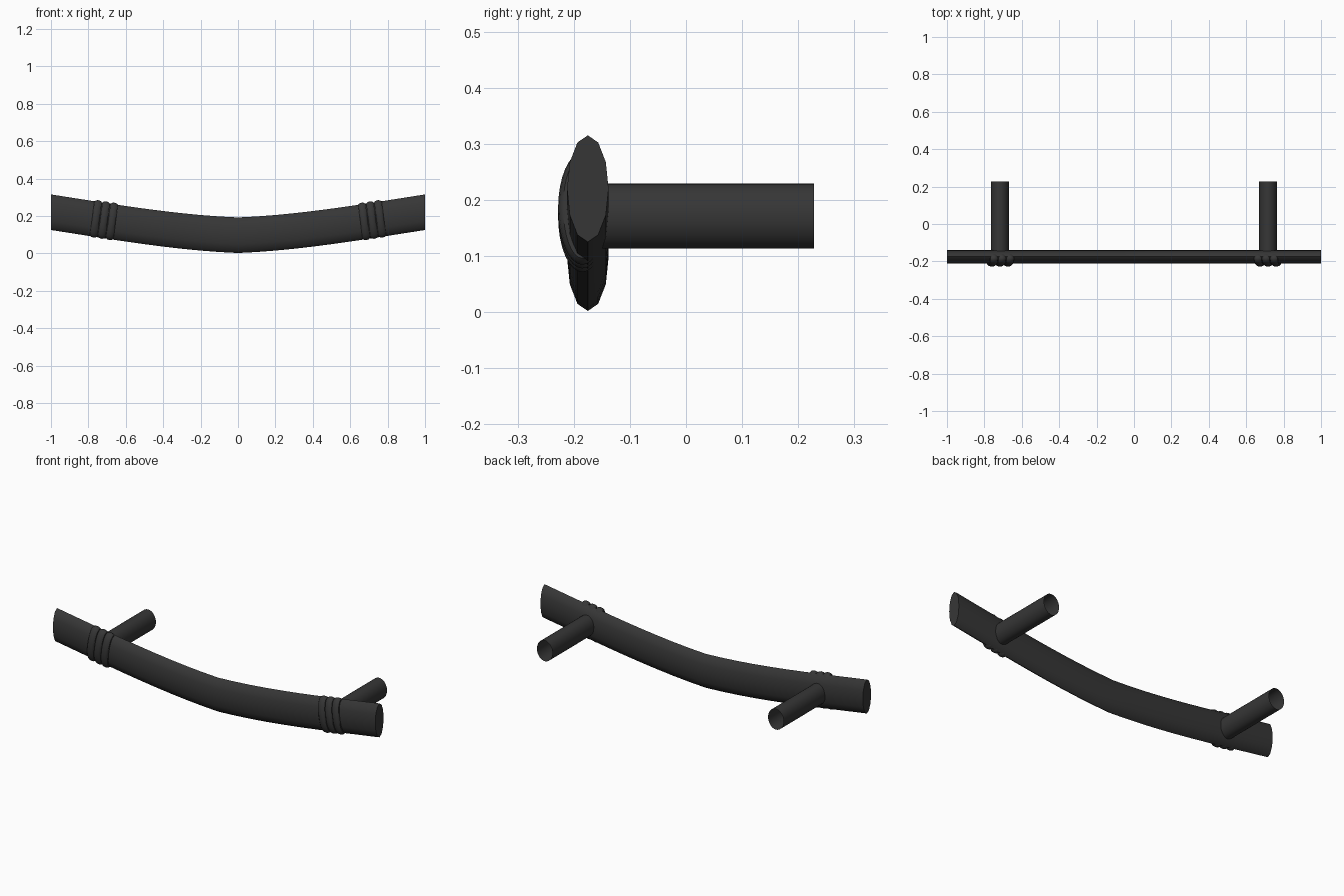
import bpy, bmesh, math

if "Cube" in bpy.data.objects:
    bpy.data.objects.remove(bpy.data.objects["Cube"])

black = bpy.data.materials.new("matte_black")
black.diffuse_color = (0.037, 0.037, 0.037, 1)
black.use_nodes = True
black.node_tree.nodes["Principled BSDF"].inputs["Base Color"].default_value = black.diffuse_color

BAR_Y = -0.175
POST_X = 0.717


def bar_z(x):
    """Height of the bar centre line: shallow upward bow with a slight kink at x = 0."""
    t = abs(x)
    h01 = 3 * t**2 - 2 * t**3
    return 0.097 + 0.123 * h01 + 0.04 * (t**3 - 2 * t**2 + t) + 0.155 * (t**3 - t**2)


def loft(name, sections, closed=False, caps=False):
    """Skin a list of equal-length vertex loops."""
    bm = bmesh.new()
    rings = [[bm.verts.new(p) for p in s] for s in sections]
    n = len(rings[0])
    pairs = list(zip(rings, rings[1:]))
    if closed:
        pairs.append((rings[-1], rings[0]))
    for a, b in pairs:
        for i in range(n):
            j = (i + 1) % n
            bm.faces.new((a[i], a[j], b[j], b[i]))
    if caps:
        bm.faces.new(rings[0])
        bm.faces.new(rings[-1])
    bmesh.ops.recalc_face_normals(bm, faces=bm.faces)
    mesh = bpy.data.meshes.new(name)
    bm.to_mesh(mesh)
    bm.free()
    mesh.materials.append(black)
    ob = bpy.data.objects.new(name, mesh)
    bpy.context.collection.objects.link(ob)
    bpy.ops.object.select_all(action='DESELECT')
    ob.select_set(True)
    bpy.context.view_layer.objects.active = ob
    bpy.ops.object.shade_smooth_by_angle(angle=math.radians(50))
    return ob


def angles(n):
    return [2 * math.pi * i / n for i in range(n)]


# bowed bar with a 12-sided oval section and flat ends
xs = [i / 10 for i in range(-10, 11)]
loft("handle_bar",
     [[(x, BAR_Y + 0.037 * math.sin(a), bar_z(x) + 0.095 * math.cos(a))
       for a in angles(12)] for x in xs], caps=True)

for side, label in ((-1, "left"), (1, "right")):
    # open tubular mounting post running back from the bar
    loft(f"{label}_post",
         [[(side * POST_X + 0.048 * math.cos(a), y, 0.171 + 0.058 * math.sin(a))
           for a in angles(32)] for y in (BAR_Y, 0.228)])

    # three wrapped bands, tilted square to the bar
    lean = -0.13 * side
    for k in (-1, 0, 1):
        cx = side * POST_X + 0.043 * k
        cz = bar_z(cx) + 0.002
        sections = []
        for u in angles(32):
            loop = []
            for v in angles(10):
                r = 0.013 * math.cos(v)
                dz = (0.087 + r) * math.cos(u)
                dx = 0.021 * math.sin(v)
                loop.append((cx + dx + lean * dz,
                             -0.185 + (0.030 + r) * math.sin(u),
                             cz + dz - lean * dx))
            sections.append(loop)
        loft(f"{label}_band_{k + 2}", sections, closed=True)
